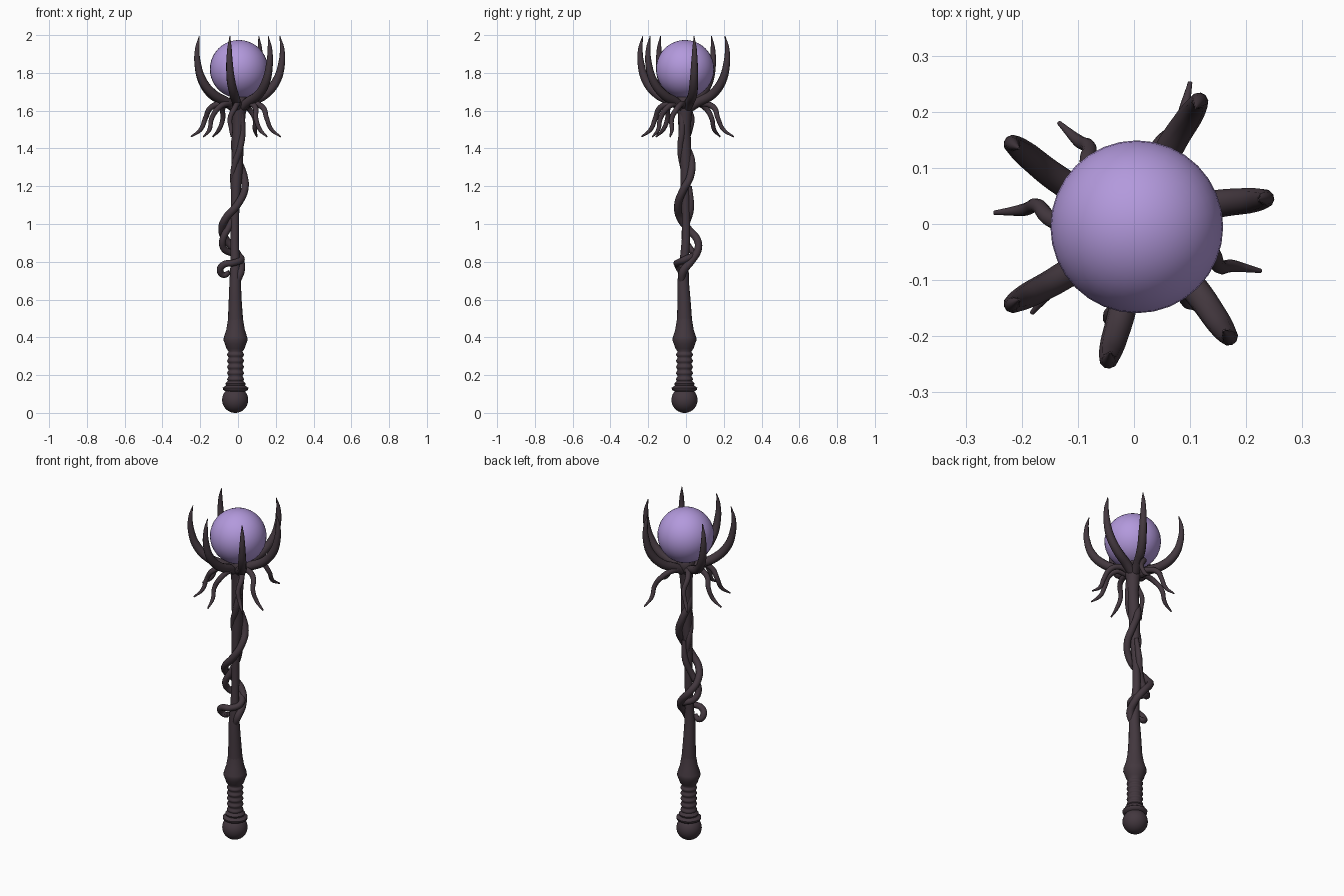
import bpy
import math
from mathutils import Vector

cube = bpy.data.objects.get("Cube")
if cube:
    bpy.data.objects.remove(cube, do_unlink=True)


def make_material(name, rgb):
    mat = bpy.data.materials.new(name)
    mat.use_nodes = True
    mat.diffuse_color = (*rgb, 1)
    mat.node_tree.nodes["Principled BSDF"].inputs["Base Color"].default_value = (*rgb, 1)
    return mat


WOOD = make_material("dark wood", (0.056, 0.039, 0.049))
ORB = make_material("violet orb", (0.45, 0.32, 0.72))


def tube(name, points, radii, sides=3):
    """Smooth tapering branch through the given points."""
    curve = bpy.data.curves.new(name, "CURVE")
    curve.dimensions = "3D"
    curve.bevel_depth = 1
    curve.bevel_resolution = sides
    curve.resolution_u = 6
    curve.use_fill_caps = True
    spline = curve.splines.new("BEZIER")
    spline.bezier_points.add(len(points) - 1)
    for bp, co, r in zip(spline.bezier_points, points, radii):
        bp.co = co
        bp.radius = r
        bp.handle_left_type = bp.handle_right_type = "AUTO"
    curve.materials.append(WOOD)
    obj = bpy.data.objects.new(name, curve)
    bpy.context.collection.objects.link(obj)
    bpy.ops.object.select_all(action="DESELECT")
    obj.select_set(True)
    bpy.context.view_layer.objects.active = obj
    bpy.ops.object.convert(target="MESH")
    bpy.ops.object.shade_smooth()
    return obj


def lathe(name, rings, sides=24):
    """Rings of (z, radius, centre x, centre y) joined into a turned shape."""
    verts, faces = [], []
    for z, r, cx, cy in rings:
        for i in range(sides):
            a = math.tau * i / sides
            verts.append((cx + r * math.cos(a), cy + r * math.sin(a), z))
    for k in range(len(rings) - 1):
        for i in range(sides):
            j = (i + 1) % sides
            faces.append((k * sides + i, k * sides + j,
                          (k + 1) * sides + j, (k + 1) * sides + i))
    faces.append(tuple(reversed(range(sides))))
    faces.append(tuple(range(len(verts) - sides, len(verts))))
    mesh = bpy.data.meshes.new(name)
    mesh.from_pydata(verts, [], faces)
    mesh.materials.append(WOOD)
    obj = bpy.data.objects.new(name, mesh)
    bpy.context.collection.objects.link(obj)
    bpy.ops.object.select_all(action="DESELECT")
    obj.select_set(True)
    bpy.context.view_layer.objects.active = obj
    bpy.ops.object.shade_smooth_by_angle(angle=math.radians(50))
    return obj


def ball(name, radius, centre, mat):
    bpy.ops.mesh.primitive_uv_sphere_add(segments=32, ring_count=20,
                                         radius=radius, location=centre)
    obj = bpy.context.object
    obj.name = name
    obj.data.materials.append(mat)
    bpy.ops.object.shade_smooth()


# Pommel and orb
ball("pommel", 0.069, (-0.015, -0.008, 0.069), WOOD)
ball("orb", 0.154, (0.005, -0.005, 1.82), ORB)

# Grip: collar, wavy wrapped handle and flared guard
profile = [(0.11, 0.045), (0.122, 0.066), (0.133, 0.068), (0.145, 0.05),
           (0.155, 0.054), (0.165, 0.045)]
for i in range(25):
    z = 0.17 + i * 0.0065
    profile.append((z, 0.041 + 0.004 * math.sin(i * math.pi / 2.5)))
profile += [(0.34, 0.048), (0.365, 0.056), (0.385, 0.064), (0.4, 0.062),
            (0.44, 0.049), (0.5, 0.039)]
lathe("grip", [(z, r, -0.013, -0.008) for z, r in profile])

# Gnarled shaft that widens into the cup below the orb
lathe("shaft", [
    (0.48, 0.041, -0.013, -0.008), (0.6, 0.034, -0.015, -0.01),
    (0.7, 0.03, -0.015, -0.015), (0.8, 0.024, -0.015, -0.01),
    (0.92, 0.022, -0.018, 0.0), (1.05, 0.022, -0.016, 0.0),
    (1.2, 0.026, -0.01, -0.004), (1.3, 0.03, -0.004, 0.0),
    (1.4, 0.031, -0.002, -0.004), (1.5, 0.032, 0.002, -0.008),
    (1.58, 0.037, 0.003, -0.006), (1.64, 0.05, 0.004, -0.005),
    (1.67, 0.05, 0.004, -0.005), (1.69, 0.03, 0.004, -0.005)], sides=16)

# Vines winding round the shaft
tube("long_vine", [
    (-0.005, -0.02, 1.5), (-0.02, 0.0, 1.42), (0.0, 0.028, 1.34),
    (0.032, 0.022, 1.25), (0.035, -0.015, 1.18), (-0.005, -0.043, 1.1),
    (-0.065, -0.03, 1.03), (-0.085, 0.015, 0.97), (-0.065, 0.058, 0.92),
    (-0.015, 0.062, 0.86), (0.015, 0.025, 0.8), (0.012, -0.018, 0.745),
    (-0.012, -0.02, 0.68)],
    [0.014, 0.018] + [0.02] * 9 + [0.022, 0.016])
tube("short_vine", [
    (0.0, 0.02, 1.2), (-0.015, 0.025, 1.08), (-0.045, 0.0, 0.99),
    (-0.08, -0.005, 0.92), (-0.075, 0.02, 0.87), (-0.02, 0.045, 0.84),
    (0.018, 0.0, 0.815), (-0.02, -0.043, 0.795), (-0.075, -0.045, 0.785),
    (-0.095, -0.03, 0.755), (-0.075, -0.015, 0.73), (-0.045, -0.025, 0.745)],
    [0.012] + [0.018] * 9 + [0.016, 0.012])
tube("upper_vine", [
    (0.015, -0.02, 1.6), (0.022, -0.022, 1.48), (0.01, -0.03, 1.4),
    (-0.02, -0.015, 1.3), (-0.025, 0.01, 1.2), (-0.012, 0.012, 1.1)],
    [0.018, 0.018, 0.017, 0.017, 0.015, 0.01])


def branch(name, tip, steps, radii):
    """Radial branch: each step is a share of the tip's reach and a height."""
    tip = Vector((*tip, 0))
    side = Vector((-tip.y, tip.x, 0))
    tube(name, [tip * s + side * w + Vector((0, 0, z)) for s, z, w in steps], radii)


# Claws that hold the orb
claw_tips = [(0.238, 0.046), (0.118, 0.222), (-0.22, 0.145),
             (-0.22, -0.145), (-0.046, -0.246), (0.172, -0.204)]
claw_steps = [(0.05, 1.61, 0), (0.28, 1.645, 0.02), (0.6, 1.685, 0.03),
              (0.85, 1.755, 0.01), (0.97, 1.85, 0), (0.98, 1.93, 0), (0.93, 1.995, 0)]
claw_radii = [0.025, 0.025, 0.025, 0.023, 0.018, 0.012, 0.002]
for i, tip in enumerate(claw_tips):
    branch(f"claw_{i + 1}", tip, claw_steps, claw_radii)

# Thin roots drooping beneath the claws
root_tips = [(0.105, 0.25), (-0.13, 0.183), (-0.248, 0.025), (-0.185, -0.155),
             (-0.04, -0.235), (0.15, -0.18), (0.224, -0.088)]
root_steps = [(0.1, 1.62, 0), (0.35, 1.637, 0.05), (0.58, 1.615, 0.03),
              (0.7, 1.56, -0.06), (0.8, 1.5, -0.02), (1.0, 1.462, 0.02)]
root_radii = [0.017, 0.016, 0.015, 0.013, 0.011, 0.004]
for i, tip in enumerate(root_tips):
    branch(f"root_{i + 1}", tip, root_steps, root_radii)
